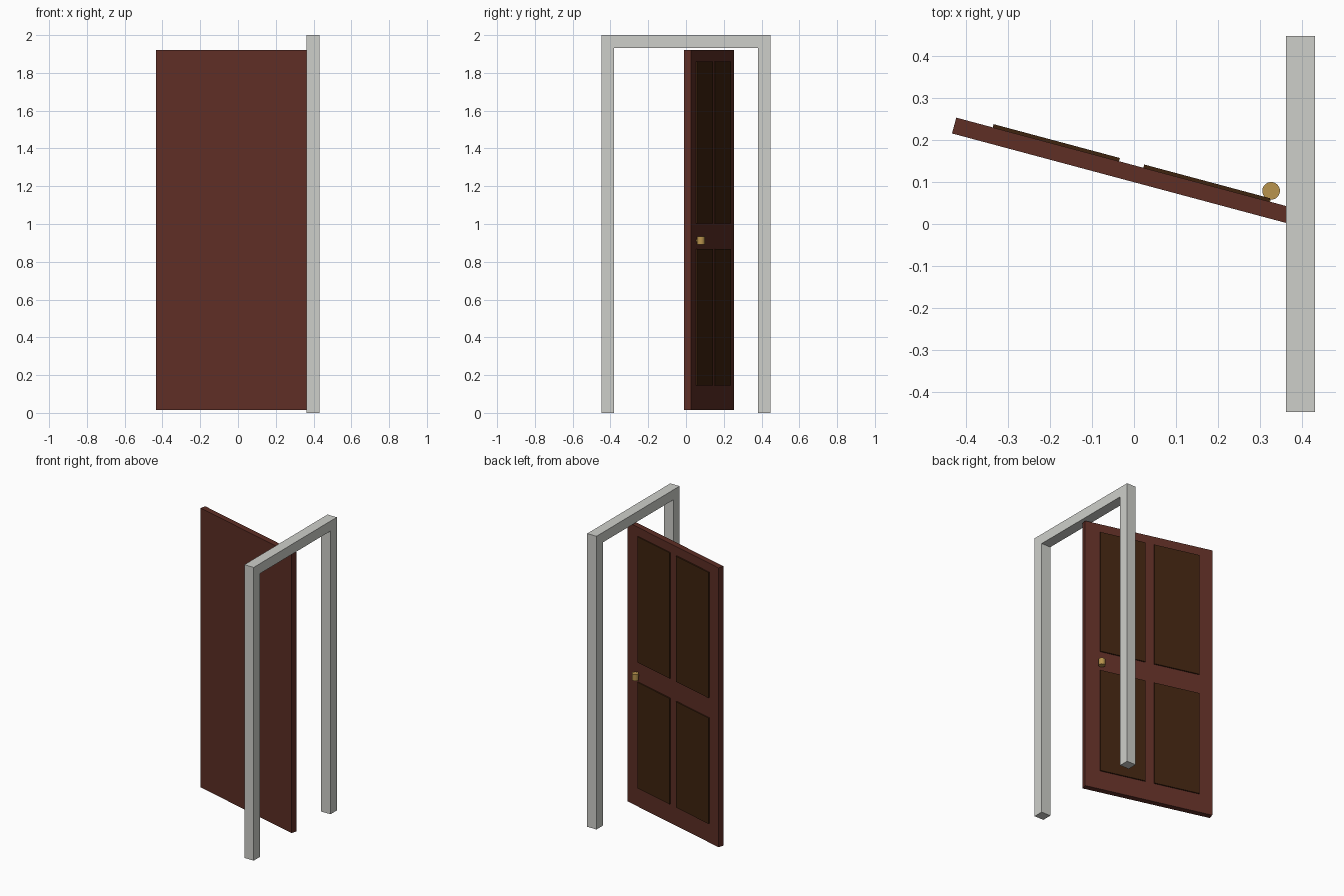
import bpy
import math
from mathutils import Matrix, Vector

if "Cube" in bpy.data.objects:
    bpy.data.objects.remove(bpy.data.objects["Cube"])


def material(name, rgb):
    m = bpy.data.materials.new(name)
    m.diffuse_color = (*rgb, 1)
    m.use_nodes = True
    m.node_tree.nodes["Principled BSDF"].inputs["Base Color"].default_value = m.diffuse_color
    return m


def srgb(r, g, b):
    return tuple((c / 255 / 12.92) if c < 10 else ((c / 255 + 0.055) / 1.055) ** 2.4
                 for c in (r, g, b))


FRAME = material("pale grey paint", srgb(206, 207, 202))
WOOD = material("red brown wood", srgb(94, 46, 37))
PANEL = material("dark brown wood", srgb(63, 35, 15))
BRASS = material("brass", srgb(184, 147, 77))


def box(name, lo, hi, mat, matrix=Matrix()):
    """Axis-aligned box between two corners, placed by a matrix."""
    lo, hi = Vector(lo), Vector(hi)
    bpy.ops.mesh.primitive_cube_add(size=1)
    ob = bpy.context.object
    ob.name = name
    ob.data.transform(Matrix.Translation((lo + hi) / 2) @ Matrix.Diagonal((*(hi - lo), 1)))
    ob.data.materials.append(mat)
    ob.matrix_world = matrix
    return ob


# Door frame: one upside-down U profile extruded across x
X0, X1, W, T = 0.362, 0.432, 0.448, 0.068
outline = [(-W, 0), (-W, 2), (W, 2), (W, 0), (W - T, 0), (W - T, 2 - T), (T - W, 2 - T), (T - W, 0)]
n = len(outline)
verts = [(x, y, z) for x in (X0, X1) for y, z in outline]
faces = [(i, (i + 1) % n, (i + 1) % n + n, i + n) for i in range(n)]
for o in (0, n):  # both U-shaped sides as three quads
    for quad in ((0, 1, 6, 7), (1, 2, 5, 6), (2, 3, 4, 5)):
        q = [i + o for i in quad]
        faces.append(q if o else q[::-1])
mesh = bpy.data.meshes.new("door_frame")
mesh.from_pydata(verts, [], faces)
mesh.materials.append(FRAME)
frame = bpy.data.objects.new("door_frame", mesh)
bpy.context.collection.objects.link(frame)
bpy.context.view_layer.objects.active = frame
bpy.ops.object.mode_set(mode='EDIT')
bpy.ops.mesh.select_all(action='SELECT')
bpy.ops.mesh.normals_make_consistent(inside=False)
bpy.ops.object.mode_set(mode='OBJECT')

# Door leaf, swung open; local x runs along the leaf from its free corner
swing = Matrix.Translation((-0.434, 0.216, 0)) @ Matrix.Rotation(math.radians(-15), 4, 'Z')
THICK = 0.039
box("door_leaf", (0, 0, 0.015), (0.875, THICK, 1.92), WOOD, swing)

# Four raised panels on the back
for side, (u0, u1) in (("outer", (0.09, 0.402)), ("inner", (0.462, 0.773))):
    for level, (z0, z1) in (("lower", (0.145, 0.867)), ("upper", (1.003, 1.86))):
        box(f"{level}_{side}_panel", (u0, THICK - 0.002, z0), (u1, THICK + 0.008, z1), PANEL, swing)

# Upright cylindrical knob
bpy.ops.mesh.primitive_cylinder_add(vertices=32, radius=0.021, depth=0.044, location=(0.327, 0.079, 0.913))
knob = bpy.context.object
knob.name = "door_knob"
knob.data.materials.append(BRASS)
bpy.ops.object.shade_smooth_by_angle()

# Short spindle joining the knob to the leaf
box("knob_spindle", (0.765, THICK - 0.005, 0.908), (0.775, THICK + 0.015, 0.918), BRASS, swing)
